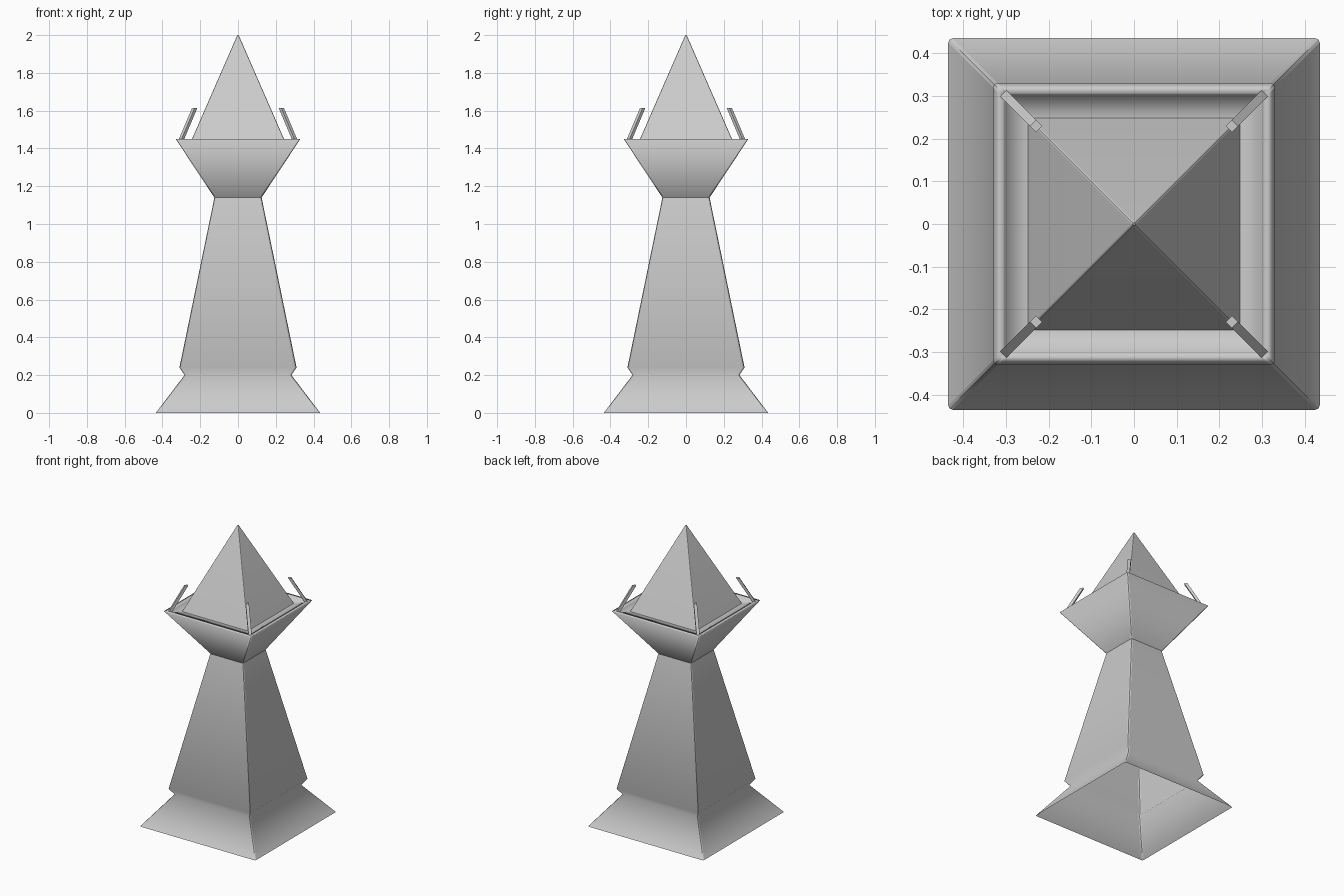
import bpy, bmesh, math
from mathutils import Vector

cube = bpy.data.objects.get("Cube")
if cube:
    bpy.data.objects.remove(cube, do_unlink=True)

stone = bpy.data.materials.new("grey stone")
stone.use_nodes = True
stone.diffuse_color = (0.6, 0.6, 0.6, 1)
stone.node_tree.nodes["Principled BSDF"].inputs["Base Color"].default_value = (0.6, 0.6, 0.6, 1)


def finish(name, bm):
    mesh = bpy.data.meshes.new(name)
    bm.to_mesh(mesh)
    bm.free()
    mesh.materials.append(stone)
    obj = bpy.data.objects.new(name, mesh)
    bpy.context.collection.objects.link(obj)
    return obj


def square_ring(bm, half, z, radius, steps=2):
    """Square outline with small rounded corners."""
    r = min(radius, half * 0.9)
    verts = []
    for corner in range(4):
        mid = math.pi / 4 + corner * math.pi / 2
        cx = math.copysign(half - r, math.cos(mid))
        cy = math.copysign(half - r, math.sin(mid))
        for i in range(steps + 1):
            a = corner * math.pi / 2 + i / steps * math.pi / 2
            verts.append(bm.verts.new((cx + r * math.cos(a), cy + r * math.sin(a), z)))
    return verts


def square_loft(name, profile, radius=0.01, cap=False):
    """Skin (half width, height) levels; smooth up the height, crisp round the corners."""
    bm = bmesh.new()
    rings = [square_ring(bm, h, z, radius) for h, z in profile]
    for low, high in zip(rings, rings[1:]):
        for i in range(len(low)):
            j = (i + 1) % len(low)
            bm.faces.new((low[i], low[j], high[j], high[i])).smooth = True
        for a, b in zip(low, high):
            bm.edges.get((a, b)).smooth = False
    if cap:
        bm.faces.new(rings[-1])
    return finish(name, bm)


# Open flared foot, notch and tapering shaft
square_loft("shaft", [(0.435, 0), (0.283, 0.2), (0.31, 0.24), (0.125, 1.14)])

# Flared cup with a shallow sunken ledge
square_loft("cup", [(0.125, 1.14), (0.33, 1.45), (0.306, 1.45), (0.303, 1.44), (0.24, 1.44)])

# Pyramid roof
square_loft("roof", [(0.248, 1.44), (0.006, 1.995), (0.003, 2.0)], 0.005, cap=True)

# Four slim prongs leaning inwards from the cup corners
for side_y, row in ((-1, "front"), (1, "back")):
    for side_x, col in ((-1, "right"), (1, "left")):
        out = Vector((side_x, side_y, 0)).normalized() * 0.01
        across = Vector((-out.y, out.x, 0))
        bm = bmesh.new()
        ends = []
        for reach, z in ((0.305, 1.435), (0.229, 1.615)):
            c = Vector((side_x * reach, side_y * reach, z))
            ends.append([bm.verts.new(c + out * u + across * v)
                         for u, v in ((-1, -1), (1, -1), (1, 1), (-1, 1))])
        low, high = ends
        for i in range(4):
            j = (i + 1) % 4
            bm.faces.new((low[i], low[j], high[j], high[i]))
        bm.faces.new(high)
        bm.faces.new(low[::-1])
        finish(f"{row}_{col}_prong", bm)
